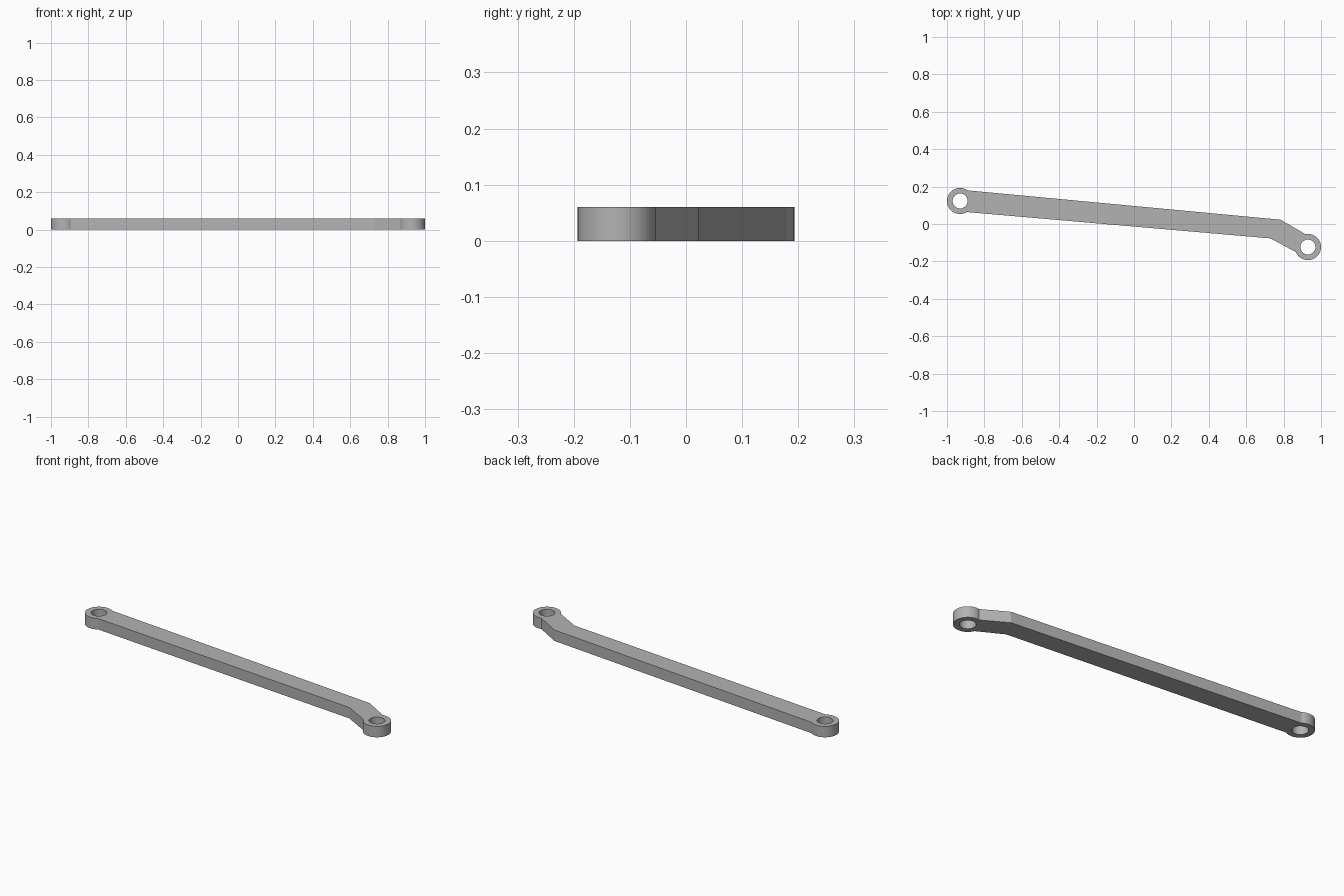
import bpy, bmesh, math

cube = bpy.data.objects.get("Cube")
if cube:
    bpy.data.objects.remove(cube, do_unlink=True)

THICK, EYE_R, HOLE_R = 0.06, 0.07, 0.04
LEFT_EYE, RIGHT_EYE = (0.93, -0.123), (-0.93, 0.123)


def arc(center, radius, start, end, steps):
    """Points on an arc, both ends included, angles in degrees."""
    angles = [math.radians(start + (end - start) * i / steps) for i in range(steps + 1)]
    return [(center[0] + radius * math.cos(a), center[1] + radius * math.sin(a)) for a in angles]


def add_loop(bm, points):
    verts = [bm.verts.new((x, y, 0)) for x, y in points]
    for i, v in enumerate(verts):
        bm.edges.new((v, verts[(i + 1) % len(verts)]))


# Outline of the cranked bar with a rounded eye at each end, plus the pin holes
bm = bmesh.new()
outline = arc(RIGHT_EYE, EYE_R, 54, 302, 40)
outline.append((0.73, -0.077))
outline += arc(LEFT_EYE, EYE_R, -157, 101, 40)
outline.append((0.783, 0.023))
add_loop(bm, outline)
for eye in (LEFT_EYE, RIGHT_EYE):
    add_loop(bm, arc(eye, HOLE_R, 0, 352.5, 47))

# Fill the profile and extrude it to a plate
bmesh.ops.triangle_fill(bm, use_beauty=True, edges=bm.edges[:])
top = bmesh.ops.extrude_face_region(bm, geom=bm.faces[:], use_keep_orig=True)
bmesh.ops.translate(bm, vec=(0, 0, THICK),
                    verts=[g for g in top["geom"] if isinstance(g, bmesh.types.BMVert)])
bmesh.ops.recalc_face_normals(bm, faces=bm.faces[:])

mesh = bpy.data.meshes.new("link_arm")
bm.to_mesh(mesh)
bm.free()
arm = bpy.data.objects.new("link_arm", mesh)
bpy.context.collection.objects.link(arm)

# Plain grey metal
grey = bpy.data.materials.new("grey")
grey.use_nodes = True
color = (0.45, 0.45, 0.45, 1)
grey.diffuse_color = color
grey.node_tree.nodes["Principled BSDF"].inputs["Base Color"].default_value = color
mesh.materials.append(grey)

# Smooth round walls, crisp rims and bends
bpy.ops.object.select_all(action="DESELECT")
arm.select_set(True)
bpy.context.view_layer.objects.active = arm
bpy.ops.object.shade_smooth_by_angle(angle=math.radians(20))
